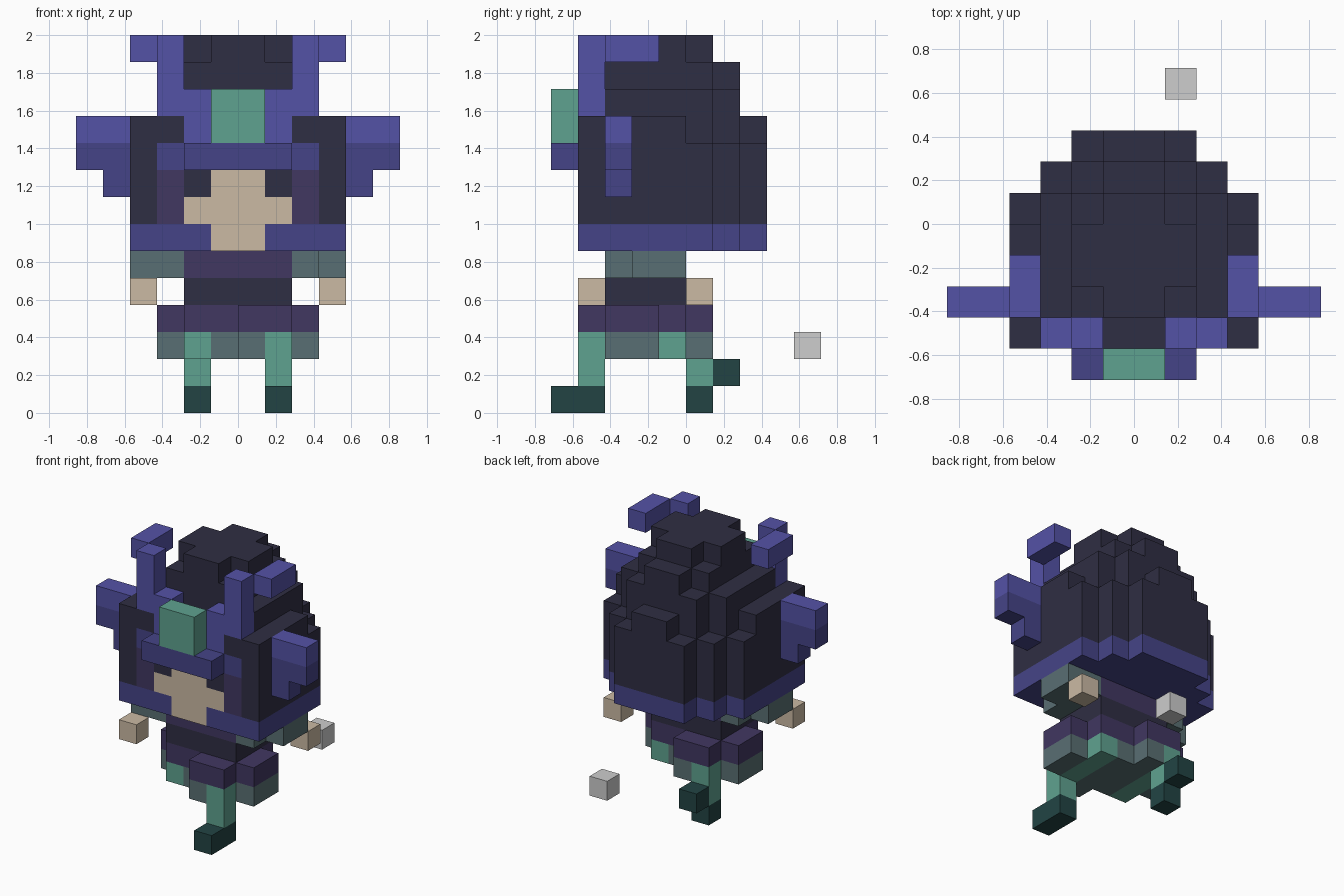
import bpy, bmesh
from mathutils import Vector

cube = bpy.data.objects.get("Cube")
if cube:
    bpy.data.objects.remove(cube, do_unlink=True)

U = 1 / 7  # size of one block


def material(name, rgb):
    lin = [((c / 255 + 0.055) / 1.055) ** 2.4 if c > 10 else c / 3295 for c in rgb]
    m = bpy.data.materials.new(name)
    m.use_nodes = True
    m.diffuse_color = (*lin, 1)
    m.node_tree.nodes["Principled BSDF"].inputs["Base Color"].default_value = (*lin, 1)
    return m


NIGHT = material("night_black", (47, 46, 67))
INDIGO = material("light_indigo", (84, 82, 166))
BLUE = material("deep_indigo", (69, 68, 135))
PURPLE = material("dark_purple", (65, 55, 97))
SKIN = material("skin_tan", (203, 186, 164))
SLATE = material("slate_teal", (89, 111, 115))
TEAL = material("teal", (95, 162, 144))
DARK_TEAL = material("dark_teal", (34, 68, 68))
GREY = material("light_grey", (205, 205, 205))

grid = {}   # block cell -> part name
mats = {}   # part name -> material


def block(part, mat, x, y, z, mirror=False):
    """Fill a box of cells; later parts replace earlier ones."""
    mats[part] = mat
    for i in range(*x):
        for j in range(*y):
            for k in range(*z):
                grid[i, j, k] = part
                if mirror:
                    grid[-1 - i, j, k] = part


# Skirt, waist and torso, twisted by the walking pose
for part, mat, z in (("skirt_hem", SLATE, (2, 3)), ("skirt", PURPLE, (3, 4))):
    block(part, mat, (-2, 2), (-3, 0), z)
    block(part, mat, (0, 2), (-4, -3), z)
    block(part, mat, (-2, 0), (0, 1), z)
    block(part, mat, (2, 3), (-3, -1), z)
    block(part, mat, (-3, -2), (-2, 0), z)
block("waist", NIGHT, (-2, 2), (-3, 0), (4, 5))
block("chest", PURPLE, (-2, 2), (-3, 0), (5, 6))

# Legs: left one forward, right one back
block("left_leg", TEAL, (1, 2), (-4, 0), (2, 3))
block("left_leg", TEAL, (1, 2), (-4, -3), (1, 2))
block("left_shoe", DARK_TEAL, (1, 2), (-5, -3), (0, 1))
block("right_leg", TEAL, (-2, -1), (-3, 1), (2, 3))
block("right_leg", TEAL, (-2, -1), (0, 1), (1, 2))
block("right_shoe", DARK_TEAL, (-2, -1), (0, 1), (0, 1))
block("right_shoe", DARK_TEAL, (-2, -1), (1, 2), (1, 2))

# Arms swing opposite to the legs
block("left_sleeve", SLATE, (2, 3), (-3, 0), (5, 6))
block("left_sleeve", SLATE, (3, 4), (-2, 0), (5, 6))
block("left_hand", SKIN, (3, 4), (0, 1), (4, 5))
block("right_sleeve", SLATE, (-3, -2), (-3, 0), (5, 6))
block("right_sleeve", SLATE, (-4, -3), (-3, -1), (5, 6))
block("right_hand", SKIN, (-4, -3), (-4, -3), (4, 5))

# Hair: stepped layers given as (half width, back end) per height range
layers = (
    ((7, 10), -4, ((2, 3), (3, 2), (4, 1))),
    ((10, 11), -4, ((1, 3), (2, 2), (3, 1), (4, 0))),
    ((11, 12), -3, ((2, 2), (3, 1))),
    ((12, 13), -3, ((1, 2), (2, 1))),
    ((13, 14), -3, ((1, 1),)),
)
for z, front, steps in layers:
    for half, back in steps:
        block("hair", NIGHT, (-half, half), (front, back), z)
block("hair", NIGHT, (-2, 2), (-2, 0), (13, 14))
for half, back in ((2, 3), (3, 2), (4, 1)):
    block("hair_trim", BLUE, (-half, half), (-4, back), (6, 7))

# Face
block("face", SKIN, (-1, 1), (-4, -3), (6, 9))
block("face", SKIN, (-2, 2), (-4, -3), (7, 8))
block("cheek_guard", PURPLE, (2, 3), (-4, -3), (7, 9), True)

# Headband with its centre gem
block("headband", BLUE, (-3, 3), (-4, -3), (9, 10))
block("headband", BLUE, (-2, 2), (-5, -4), (9, 10))
block("gem", TEAL, (-1, 1), (-5, -4), (10, 12))

# Horns and side fins
block("horns", INDIGO, (1, 2), (-4, -3), (10, 12), True)
block("horns", INDIGO, (2, 3), (-4, -3), (11, 14), True)
block("horns", INDIGO, (3, 4), (-3, -1), (13, 14), True)
block("fin_tops", INDIGO, (4, 6), (-3, -2), (10, 11), True)
block("fin_bottoms", BLUE, (4, 6), (-3, -2), (9, 10), True)
block("fin_bottoms", BLUE, (4, 5), (-3, -2), (8, 9), True)

# Floating block behind the figure
block("floating_block", GREY, (1, 2), (4, 5), (2, 3))

# Turn each part's cells into a mesh of its outer faces
AXES = [Vector(v) for v in ((1, 0, 0), (0, 1, 0), (0, 0, 1))]
for part, mat in mats.items():
    bm = bmesh.new()
    for cell in [c for c, p in grid.items() if p == part]:
        centre = Vector(cell) + Vector((0.5, 0.5, 0.5))
        for a in range(3):
            for s in (1, -1):
                n = AXES[a] * s
                if tuple(int(v) for v in Vector(cell) + n) in grid:
                    continue
                u, w = AXES[(a + 1) % 3] / 2, AXES[(a + 2) % 3] / 2 * s
                ring = (-u - w, u - w, u + w, -u + w)
                bm.faces.new([bm.verts.new((centre + n / 2 + r) * U) for r in ring])
    bmesh.ops.remove_doubles(bm, verts=bm.verts, dist=1e-4)
    bmesh.ops.dissolve_limit(bm, angle_limit=0.01, verts=bm.verts, edges=bm.edges)
    mesh = bpy.data.meshes.new(part)
    bm.to_mesh(mesh)
    bm.free()
    mesh.materials.append(mat)
    bpy.context.collection.objects.link(bpy.data.objects.new(part, mesh))
